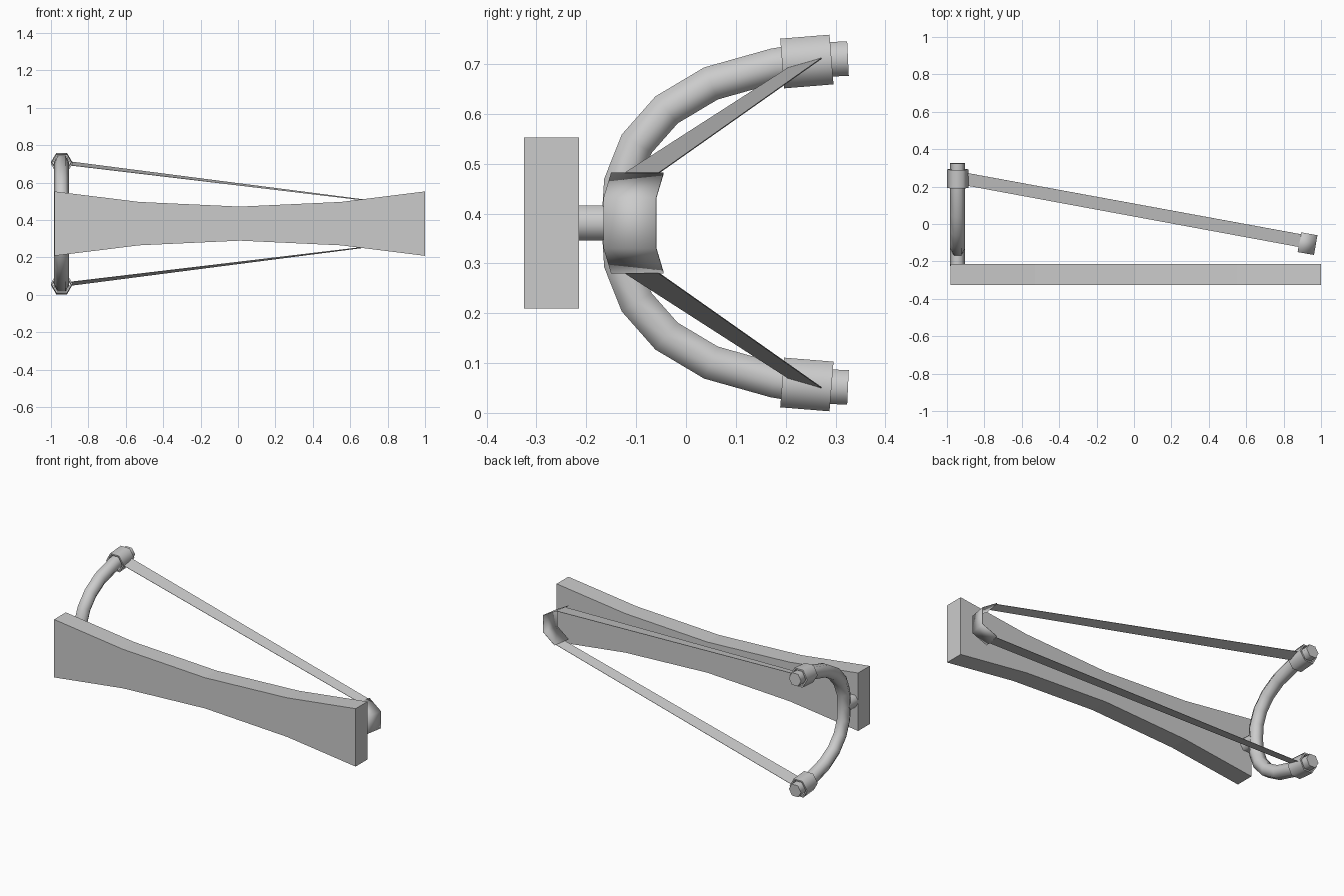
import bpy, bmesh, math
from mathutils import Vector

if "Cube" in bpy.data.objects:
    bpy.data.objects.remove(bpy.data.objects["Cube"])

FX, MZ = -0.943, 0.381      # fork plane x, mirror height z


def make(name, verts, faces, smooth=0):
    me = bpy.data.meshes.new(name)
    bm = bmesh.new()
    vs = [bm.verts.new(v) for v in verts]
    for f in faces:
        bm.faces.new([vs[i] for i in f])
    bmesh.ops.recalc_face_normals(bm, faces=bm.faces)
    bm.to_mesh(me)
    bm.free()
    ob = bpy.data.objects.new(name, me)
    bpy.context.collection.objects.link(ob)
    if smooth:
        bpy.ops.object.select_all(action='DESELECT')
        ob.select_set(True)
        bpy.context.view_layer.objects.active = ob
        bpy.ops.object.shade_smooth_by_angle(angle=math.radians(smooth))
    return ob


def hex_rings(path, radii):
    """Hexagonal rings following a path of (y, z) points in the fork plane."""
    pts = [Vector((FX, y, z)) for y, z in path]
    verts = []
    for i, p in enumerate(pts):
        a = (p - pts[i - 1]).normalized() if i else Vector()
        b = (pts[i + 1] - p).normalized() if i < len(pts) - 1 else Vector()
        t = (a + b).normalized()
        n = Vector((0, -t.z, t.y))
        # widen mitred corners so the tube keeps its thickness
        k = 1 / max(0.5, t.dot(b if b.length else a))
        for j in range(6):
            ang = j * math.pi / 3
            verts.append(p + radii[i] * (Vector((math.cos(ang), 0, 0)) + n * math.sin(ang) * k))
    return verts


def bridge(a, b):
    return [(a * 6 + j, a * 6 + (j + 1) % 6, b * 6 + (j + 1) % 6, b * 6 + j) for j in range(6)]


def tube(name, path, r):
    n = len(path)
    faces = [f for i in range(n - 1) for f in bridge(i, i + 1)]
    faces += [tuple(range(6)), tuple(range(6 * n - 6, 6 * n))]
    return make(name, hex_rings(path, [r] * n), faces, 62)


# Waisted handle board
prof = [(-0.98, 0.172), (-0.53, 0.116), (0.01, 0.091), (0.55, 0.116), (1.0, 0.172)]
outline = [(x, MZ - h) for x, h in prof] + [(x, MZ + h) for x, h in reversed(prof)]
verts = [(x, y, z) for y in (-0.325, -0.215) for x, z in outline]
n = len(outline)
faces = [(i, (i + 1) % n, n + (i + 1) % n, n + i) for i in range(n)]
for o in (0, n):
    faces += [(o + i, o + i + 1, o + n - 2 - i, o + n - 1 - i) for i in range(4)]
make("handle_board", verts, faces)

# Curved fork and the stem joining it to the board
half = [(0.325, 0.33), (0.24, 0.326), (0.178, 0.316), (0.05, 0.28), (-0.039, 0.227),
        (-0.099, 0.159), (-0.13, 0.081)]
path = [(y, MZ + h) for y, h in half] + [(-0.135, MZ)] + [(y, MZ - h) for y, h in reversed(half)]
tube("fork", path, 0.04)
tube("fork_stem", [(-0.225, MZ), (-0.13, MZ)], 0.04)

for s, side in ((1, "upper"), (-1, "lower")):
    # Hexagonal collar ring around the fork tip
    a, b = (0.193, MZ + s * 0.320), (0.292, MZ + s * 0.328)
    make(side + "_collar", hex_rings([a, b], [0.0577] * 2) + hex_rings([a, b], [0.048] * 2),
         bridge(0, 1) + bridge(2, 3) + bridge(0, 2) + bridge(1, 3), 62)

    # Flat elastic band from collar to pouch
    band = make(side + "_band",
                [(-0.893, 0.205, MZ + s * 0.311), (-0.893, 0.273, MZ + s * 0.331),
                 (0.894, -0.055, MZ + s * 0.1), (0.882, -0.123, MZ + s * 0.1)],
                [(0, 1, 2, 3)])
    mod = band.modifiers.new("thickness", 'SOLIDIFY')
    mod.thickness, mod.offset = 0.002, 0

# Half-hexagon pouch, open towards the fork
ang = math.radians(-10)
d = Vector((math.cos(ang), math.sin(ang), 0))
w = Vector((-d.y, d.x, 0)) * 0.0535
c = Vector((0.885, -0.0975, MZ))
arc = [c + d * (0.1 * math.cos(t)) + Vector((0, 0, 0.1 * math.sin(t)))
       for t in (math.radians(v) for v in (-90, -30, 30, 90))]
pouch = make("pouch", [p + w for p in arc] + [p - w for p in arc],
             [(i, i + 1, i + 5, i + 4) for i in range(3)], 62)
mod = pouch.modifiers.new("thickness", 'SOLIDIFY')
mod.thickness, mod.offset = 0.003, 0
